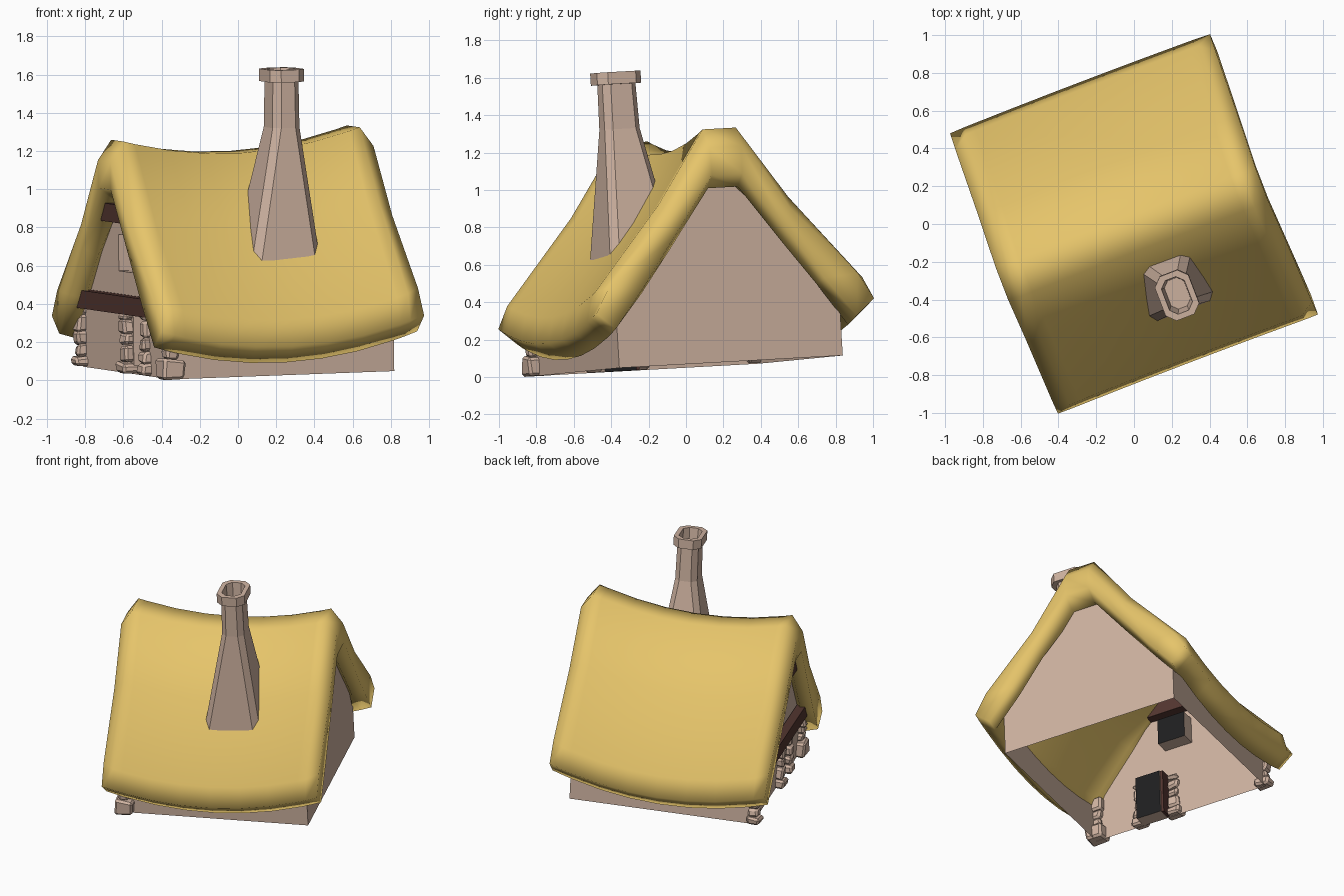
import bpy, bmesh, math, random
from mathutils import Matrix, Vector

if "Cube" in bpy.data.objects:
    bpy.data.objects.remove(bpy.data.objects["Cube"])

random.seed(4)

# The cottage is built square to its own axes (u = ridge, v = across),
# then turned and tipped slightly as one crooked whole.
TILT = Matrix(((1, 0, -.035, .01), (0, 1, -.052, .015), (.035, .052, 1, .06), (0, 0, 0, 1)))
PLACE = Matrix.Rotation(math.radians(21), 4, 'Z') @ TILT


def material(name, col):
    m = bpy.data.materials.new(name)
    m.diffuse_color = (*col, 1)
    m.use_nodes = True
    m.node_tree.nodes["Principled BSDF"].inputs["Base Color"].default_value = m.diffuse_color
    return m


THATCH = material("thatch_yellow", (.79, .555, .145))
PLASTER = material("plaster_tan", (.63, .455, .36))
TIMBER = material("timber_brown", (.09, .038, .031))
BLACK = material("opening_black", (.014, .014, .015))


def finish(name, bm, mats, smooth=False, normals=True):
    if normals:
        bmesh.ops.recalc_face_normals(bm, faces=bm.faces[:])
    me = bpy.data.meshes.new(name)
    bm.to_mesh(me)
    bm.free()
    for m in mats:
        me.materials.append(m)
    for p in me.polygons:
        p.use_smooth = smooth
    ob = bpy.data.objects.new(name, me)
    bpy.context.collection.objects.link(ob)
    ob.matrix_world = PLACE
    return ob


def bridge(bm, a, b):
    n = len(a)
    for i in range(n):
        bm.faces.new((a[i], a[(i + 1) % n], b[(i + 1) % n], b[i]))


def add_box(bm, lo, hi, bevel=0, jitter=0):
    lo, hi = Vector(lo), Vector(hi)
    size, mid = hi - lo, (lo + hi) / 2
    mat = Matrix.Translation(mid) @ Matrix.Diagonal((*size, 1))
    verts = bmesh.ops.create_cube(bm, size=1, matrix=mat)['verts']
    for v in verts:
        v.co += Vector([random.uniform(-jitter, jitter) for _ in range(3)])
        v.co.z = max(v.co.z, 0)
    if bevel:
        edges = list({e for v in verts for e in v.link_edges})
        bmesh.ops.bevel(bm, geom=edges, offset=bevel, segments=1, affect='EDGES')


# Thatched roof: thick sagging section with rolled verges, thinner inside the walls
OUTER = [(.095, 1.255), (.37, .87), (.765, .42), (.797, .28)]
INNER = [(.085, .94), (.32, .63), (.50, .40), (.69, .19)]
INSIDE = [(.085, .96), (.36, .69), (.62, .37), (.69, .19)]


def mirrored(pts):
    return [(-v, z) for v, z in reversed(pts)] + pts


def roof_section(u):
    out, inn = OUTER, INNER if abs(u) > .63 else INSIDE
    if abs(u) > .7:
        roll = (.4, .38, .2, .02)
        pairs = [(Vector(o), Vector(i), t) for o, i, t in zip(OUTER, INNER, roll)]
        out = [tuple(o.lerp(i, t)) for o, i, t in pairs]
        inn = [tuple(i.lerp(o, t * .35)) for o, i, t in pairs]
    return mirrored(out) + mirrored(inn)[::-1]


bm = bmesh.new()
rings = []
for u in (-.737, -.66, -.6, -.4, -.2, 0, .2, .4, .6, .66, .737):
    lift = .022 * u - .12 * (1 - (u / .737) ** 2)
    rings.append([bm.verts.new((u, v, z + lift)) for v, z in roof_section(u)])
for a, b in zip(rings, rings[1:]):
    bridge(bm, a, b)
for r in (rings[0], rings[-1]):
    n = len(r)
    for j in range(n // 2 - 1):
        bm.faces.new((r[j], r[j + 1], r[n - 2 - j], r[n - 1 - j]))
finish("thatched_roof", bm, [THATCH], smooth=True)

# Side walls and plain right gable, open underneath
GABLE = mirrored([(.09, 1.01), (.4, .64), (.64, .37), (.64, 0)])
WU = .625
bm = bmesh.new()
bm.faces.new([bm.verts.new((WU, v, z)) for v, z in reversed(GABLE)])
for s in (-1, 1):
    quad = [(-WU, 0), (WU, 0), (WU, .37), (-WU, .37)]
    bm.faces.new([bm.verts.new((u, s * .64, z)) for u, z in (quad if s < 0 else quad[::-1])])
bmesh.ops.remove_doubles(bm, verts=bm.verts[:], dist=.001)
finish("side_and_right_walls", bm, [PLASTER], normals=False)

# Left gable: door and window openings pushed inward
OPENINGS = [(-.28, -.10, 0, .32), (-.10, .10, .53, .72)]
bm = bmesh.new()
bm.faces.new([bm.verts.new((-WU, v, z)) for v, z in GABLE])
for v0, v1, z0, z1 in OPENINGS:
    for co, no in (((0, v0, 0), (0, 1, 0)), ((0, v1, 0), (0, 1, 0)),
                   ((0, 0, z0), (0, 0, 1)), ((0, 0, z1), (0, 0, 1))):
        bmesh.ops.bisect_plane(bm, geom=bm.verts[:] + bm.edges[:] + bm.faces[:],
                               plane_co=co, plane_no=no, dist=1e-4)
bm.normal_update()
if sum(f.normal.x for f in bm.faces) > 0:
    bmesh.ops.reverse_faces(bm, faces=bm.faces[:])
for v0, v1, z0, z1 in OPENINGS:
    hole = []
    for f in bm.faces:
        c = f.calc_center_median()
        if v0 < c.y < v1 and z0 < c.z < z1 and c.x < -WU + .01:
            hole.append(f)
    geom = bmesh.ops.extrude_face_region(bm, geom=hole)['geom']
    for g in geom:
        if isinstance(g, bmesh.types.BMVert):
            g.co.x += .1
        elif isinstance(g, bmesh.types.BMFace):
            g.material_index = 1
    bmesh.ops.delete(bm, geom=[f for f in hole if f.is_valid], context='FACES_ONLY')
finish("left_gable_wall", bm, [PLASTER, BLACK], normals=False)

# Timber beams across the left gable, and a post behind the door jamb
for name, half, mid, u1, z0, z1 in (("lower_beam", .62, 0, -.63, .315, .41),
                                    ("upper_beam", .2, -.02, -.56, .79, .885)):
    bm = bmesh.new()
    add_box(bm, (-.69, mid - half, z0), (u1, mid + half, z1))
    finish(name, bm, [TIMBER])
bm = bmesh.new()
add_box(bm, (-.615, -.098, 0), (-.535, -.08, .32))
finish("door_post", bm, [TIMBER])


# Stacked stones at the corners and beside the door
def stone_column(name, u, v, width, top, foot):
    bm = bmesh.new()
    z, h, w = 0, foot, width * .62
    while z < top - .02:
        add_box(bm, (u - w * .9, v - w, z), (u + w * .9, v + w, z + h), .014, .01)
        z += h
        h = min(random.uniform(.055, .1), top - z)
        w = width * random.uniform(.38, .52)
    finish(name, bm, [PLASTER])


stone_column("front_corner_stones", -.625, -.635, .105, .32, .105)
stone_column("back_corner_stones", -.635, .625, .085, .32, .06)
stone_column("door_stones_front", -.63, -.305, .08, .32, .07)
stone_column("door_stones_back", -.635, -.05, .09, .32, .06)

# Chimney: flared stack of chamfered rectangles with a hollow cap
bm = bmesh.new()
rings = []
# half width, half depth, chamfer, centre u, centre v, height
for hu, hv, c, cu, cv, z in ((.195, .195, .04, .092, -.315, .56),
                             (.075, .10, .035, .12, -.362, 1.28),
                             (.072, .095, .035, .122, -.365, 1.52),
                             (.095, .125, .045, .122, -.367, 1.52),
                             (.095, .125, .045, .122, -.367, 1.585),
                             (.065, .095, .035, .122, -.367, 1.585),
                             (.055, .08, .03, .122, -.367, 1.40)):
    pts = [(hu, hv - c), (hu - c, hv), (c - hu, hv), (-hu, hv - c),
           (-hu, c - hv), (c - hu, -hv), (hu - c, -hv), (hu, c - hv)]
    rings.append([bm.verts.new((cu + u, cv + v, z)) for u, v in pts])
for a, b in zip(rings, rings[1:]):
    bridge(bm, a, b)
bm.faces.new(rings[-1])
bm.faces.new(rings[0][::-1])
finish("chimney", bm, [PLASTER])
